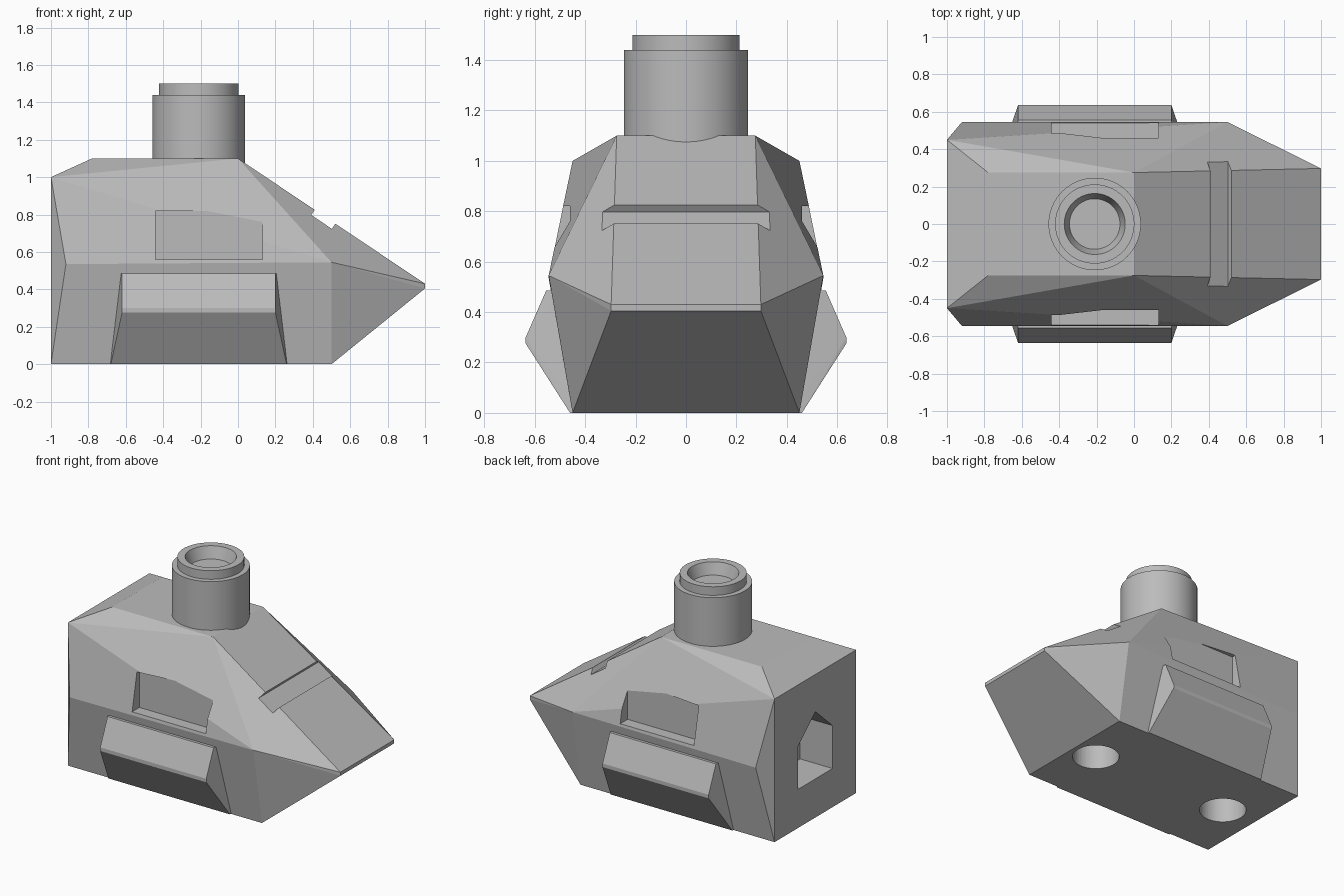
import bpy, bmesh, math
from mathutils import Matrix, Vector

if "Cube" in bpy.data.objects:
    bpy.data.objects.remove(bpy.data.objects["Cube"])

grey = bpy.data.materials.new("plain grey")
grey.diffuse_color = (0.5, 0.5, 0.5, 1)
grey.use_nodes = True
grey.node_tree.nodes["Principled BSDF"].inputs["Base Color"].default_value = grey.diffuse_color


def finish(name, bm):
    bmesh.ops.recalc_face_normals(bm, faces=bm.faces)
    mesh = bpy.data.meshes.new(name)
    bm.to_mesh(mesh)
    bm.free()
    mesh.materials.append(grey)
    obj = bpy.data.objects.new(name, mesh)
    bpy.context.collection.objects.link(obj)
    return obj


def convex(name, points):
    bm = bmesh.new()
    for p in points:
        bm.verts.new(p)
    bmesh.ops.convex_hull(bm, input=bm.verts)
    bmesh.ops.dissolve_limit(bm, angle_limit=0.01, verts=bm.verts, edges=bm.edges)
    return finish(name, bm)


def box(name, center, size, pitch=0):
    m = Matrix.Translation(center) @ Matrix.Rotation(pitch, 4, 'Y')
    return convex(name, [m @ Vector((sx * size[0] / 2, sy * size[1] / 2, sz * size[2] / 2))
                         for sx in (-1, 1) for sy in (-1, 1) for sz in (-1, 1)])


def lathe(name, profile, center, steps=64):
    bm = bmesh.new()
    vs = [bm.verts.new((r, 0, z)) for r, z in profile]
    es = [bm.edges.new(pair) for pair in zip(vs, vs[1:])]
    bmesh.ops.spin(bm, geom=vs + es, cent=(0, 0, 0), axis=(0, 0, 1),
                   angle=math.tau, steps=steps)
    bmesh.ops.remove_doubles(bm, verts=bm.verts, dist=1e-4)
    bmesh.ops.translate(bm, verts=bm.verts, vec=center)
    return finish(name, bm)


def cut(target, cutter):
    mod = target.modifiers.new(cutter.name, 'BOOLEAN')
    mod.operation, mod.solver, mod.object = 'DIFFERENCE', 'EXACT', cutter
    cutter.hide_render = True
    cutter.hide_set(True)


def smooth(obj, degrees):
    bpy.ops.object.select_all(action='DESELECT')
    obj.select_set(True)
    bpy.context.view_layer.objects.active = obj
    bpy.ops.object.shade_smooth_by_angle(angle=math.radians(degrees))


# Faceted wedge hull, mirrored across y
half = [(-1, .45, 0), (.5, .45, 0), (-.92, .545, .535), (.5, .545, .545), (-1, .45, 1),
        (-.78, .275, 1.1), (0, .275, 1.1), (1, .297, .43), (1, .297, .405)]
hull = convex("hull", [(x, s * y, z) for x, y, z in half for s in (1, -1)])

# Groove across the sloping front
slope = math.atan2(.67, 1)
cut(hull, box("groove_cutter", (.465, 0, .788), (.133, 1.2, .066), slope))

# Side window recesses and side skirts
for side, label in ((1, "left"), (-1, "right")):
    cut(hull, box(label + "_window_cutter", (-.155, side * .66, .69), (.57, .4, .26)))
    section = [(.41, .5, .485), (.41, .555, .485), (.41, .636, .3), (.41, .636, .275),
               (.47, .46, 0), (.483, .4, 0), (.422, .5, .485)]
    convex(label + "_skirt", [(-.21 + e * w, side * y, z)
                              for w, y, z in section for e in (1, -1)])

# Gabled recess in the rear wall
gable = [(-.19, .27), (.19, .27), (.19, .57), (0, .74), (-.19, .57)]
cut(hull, convex("rear_recess_cutter", [(x, y, z) for y, z in gable for x in (-1.2, -.75)]))

# Round sockets in the underside
for x, label in ((.32, "front"), (-.745, "rear")):
    cut(hull, lathe(label + "_socket_cutter",
                    [(0, -.1), (.15, -.1), (.15, .25), (0, .25)], (x, 0, 0)))

# Stepped chimney with a tapered mouth
chimney = lathe("chimney", [(0, 1), (.247, 1), (.247, 1.44), (.212, 1.44), (.212, 1.5),
                            (.163, 1.5), (.135, 1.42), (0, 1.42)], (-.21, 0, 0))
smooth(chimney, 30)
